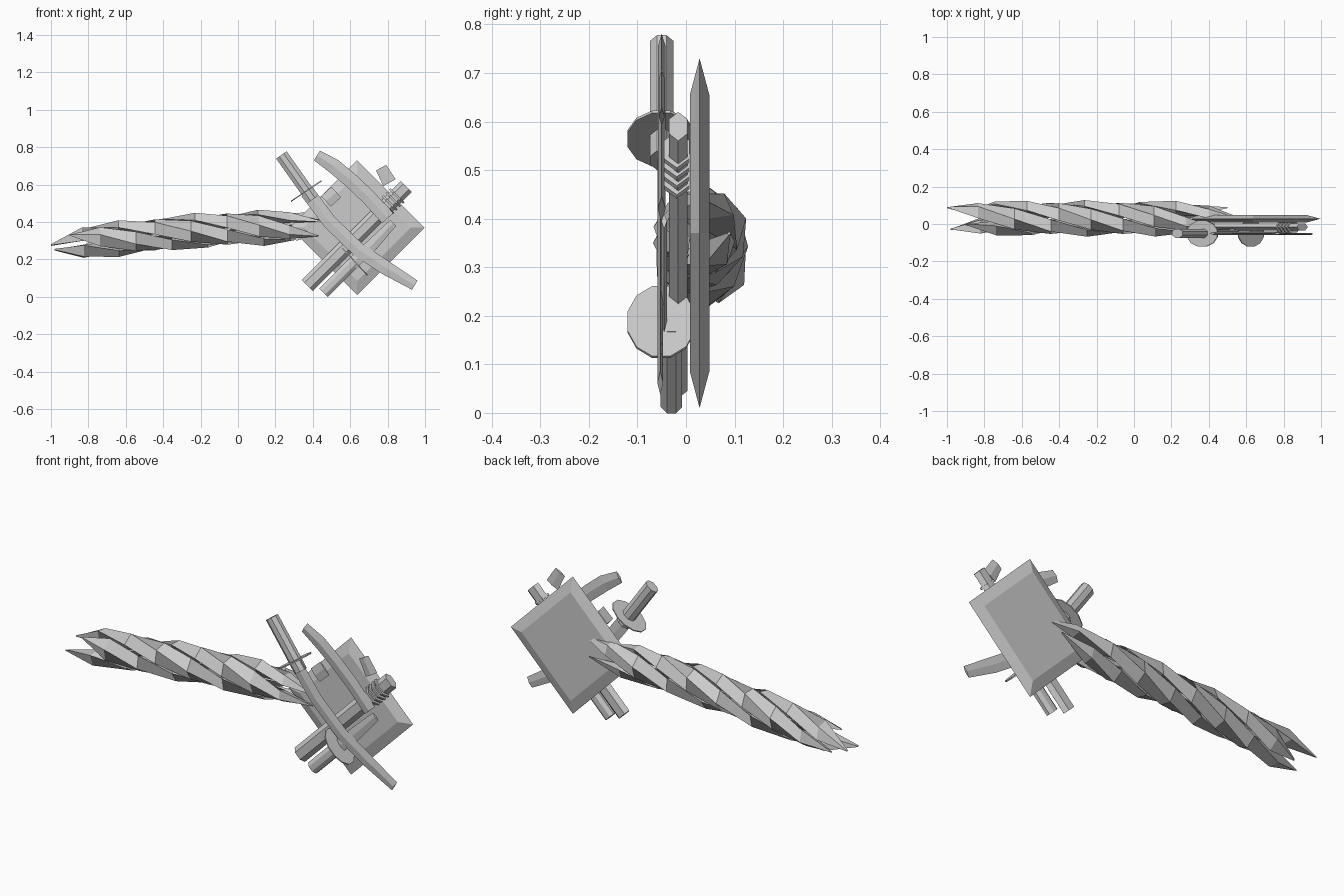
import bpy, bmesh, math
from mathutils import Vector

if "Cube" in bpy.data.objects:
    bpy.data.objects.remove(bpy.data.objects["Cube"])


def loft(name, rings):
    """Skin a list of equal-length point rings and cap both ends."""
    n = len(rings[0])
    verts = [tuple(p) for r in rings for p in r]
    faces = []
    for i in range(len(rings) - 1):
        for j in range(n):
            k = (j + 1) % n
            faces.append((i * n + j, i * n + k, (i + 1) * n + k, (i + 1) * n + j))
    faces.append(tuple(range(n))[::-1])
    faces.append(tuple(range(len(verts) - n, len(verts))))
    me = bpy.data.meshes.new(name)
    me.from_pydata(verts, [], faces)
    bm = bmesh.new()
    bm.from_mesh(me)
    bmesh.ops.recalc_face_normals(bm, faces=bm.faces)
    bm.to_mesh(me)
    bm.free()
    ob = bpy.data.objects.new(name, me)
    bpy.context.collection.objects.link(ob)
    return ob


def sweep(name, path, half_w, half_t, y, sides, tip=1.0, half_turn=True):
    """Sweep an elliptical section along an (x, z) path in a plane of constant y."""
    pts = [Vector((x, 0, z)) for x, z in path]
    rings = []
    for i, p in enumerate(pts):
        d = (pts[min(i + 1, len(pts) - 1)] - pts[max(i - 1, 0)]).normalized()
        side = Vector((-d.z, 0, d.x))
        s = tip if i == len(pts) - 1 else 1.0
        ring = []
        for j in range(sides):
            a = 2 * math.pi * (j + (0.5 if half_turn else 0)) / sides
            ring.append(p + side * half_w * s * math.cos(a)
                        + Vector((0, y + half_t * math.sin(a), 0)))
        rings.append(ring)
    return loft(name, rings)


# bevelled square plate standing on its corner
def diamond(r, y):
    return [(0.637 + r * dx, y, 0.37 + r * dz)
            for dx, dz in ((1, 0), (0, 1), (-1, 0), (0, -1))]


loft("plate", [diamond(0.285, 0.008), diamond(0.36, 0.028), diamond(0.285, 0.048)])

# twisted rope: four leaf-ended strands
AXIS = [(-1.0, 0.265), (-0.8, 0.293), (-0.6, 0.315), (-0.25, 0.35),
        (0.0, 0.365), (0.3, 0.375), (0.6, 0.385)]


def axis_z(x):
    for (x0, z0), (x1, z1) in zip(AXIS, AXIS[1:]):
        if x <= x1:
            return z0 + (z1 - z0) * (x - x0) / (x1 - x0)
    return AXIS[-1][1]


SECTION = ((0.098, 0.0), (0.062, 0.056), (0.012, 0.0), (0.062, -0.056))
STATIONS = (0, 0.11, 0.24, 0.37, 0.5, 0.63, 0.76, 0.88, 1)
ENDS = ((-0.9, 0.58), (-0.98, 0.45), (-0.89, 0.43), (-1.0, 0.5))
for k, (x0, x1) in enumerate(ENDS):
    rings = []
    for t in STATIONS:
        x = x0 + (x1 - x0) * t
        s = min(1.0, 0.08 + min(t * 8, (1 - t) * 5.5))
        a = math.radians(11 + 90 * k) + (x + 1) * 2 * math.pi / 1.6
        ring = []
        for r, w in SECTION:
            r = 0.06 + (r - 0.06) * s
            w *= s
            ring.append((x, 0.03 - r * math.sin(a) - w * math.cos(a),
                         axis_z(x) + r * math.cos(a) - w * math.sin(a)))
        rings.append(ring)
    loft("rope_strand_%d" % (k + 1), rings)

# long sword: grip and curved blade
sweep("long_grip", [(0.232, 0.758), (0.365, 0.57), (0.40, 0.52)],
      0.037, 0.026, -0.05, 8)
sweep("long_blade", [(0.37, 0.56), (0.49, 0.40), (0.64, 0.255), (0.79, 0.155),
                     (0.945, 0.062)], 0.038, 0.006, -0.053, 4, 0.75, False)

# second curved blade crossing the plate
sweep("crossing_blade", [(0.80, 0.42), (0.70, 0.53), (0.60, 0.625), (0.51, 0.70),
                         (0.422, 0.755)], 0.04, 0.008, -0.05, 4, 0.75, False)

# short sword: grip and blade
sweep("short_grip", [(0.457, 0.022), (0.625, 0.19)], 0.035, 0.024, -0.03, 8)
sweep("short_blade", [(0.61, 0.175), (0.72, 0.28), (0.83, 0.395)],
      0.032, 0.006, -0.045, 4, 0.7, False)

# oval guards
for name, (x, z), (dx, dz) in (("long_guard", (0.365, 0.565), (0.56, -0.83)),
                               ("short_guard", (0.625, 0.187), (0.73, 0.68))):
    h = 0.003
    sweep(name, [(x - dx * h, z - dz * h), (x + dx * h, z + dz * h)],
          0.102, 0.072, -0.051, 12)

# straight scabbard with binding rings
A, B = Vector((0.37, 0.06)), Vector((0.9, 0.59))
sweep("straight_scabbard", [A, A.lerp(B, 0.8), B], 0.042, 0.022, -0.016, 6, 1, False)
for i in range(4):
    t = 0.79 + 0.035 * i
    sweep("binding_ring_%d" % (i + 1), [A.lerp(B, t), A.lerp(B, t + 0.015)],
          0.053, 0.03, -0.019, 6, 1, False)

# small flat tabs at the plate's upper edges
sweep("left_tab", [(0.47, 0.51), (0.525, 0.56)], 0.038, 0.006, -0.03, 4, 1, False)
sweep("right_tab", [(0.81, 0.61), (0.765, 0.69)], 0.038, 0.006, -0.05, 4, 0.8, False)
